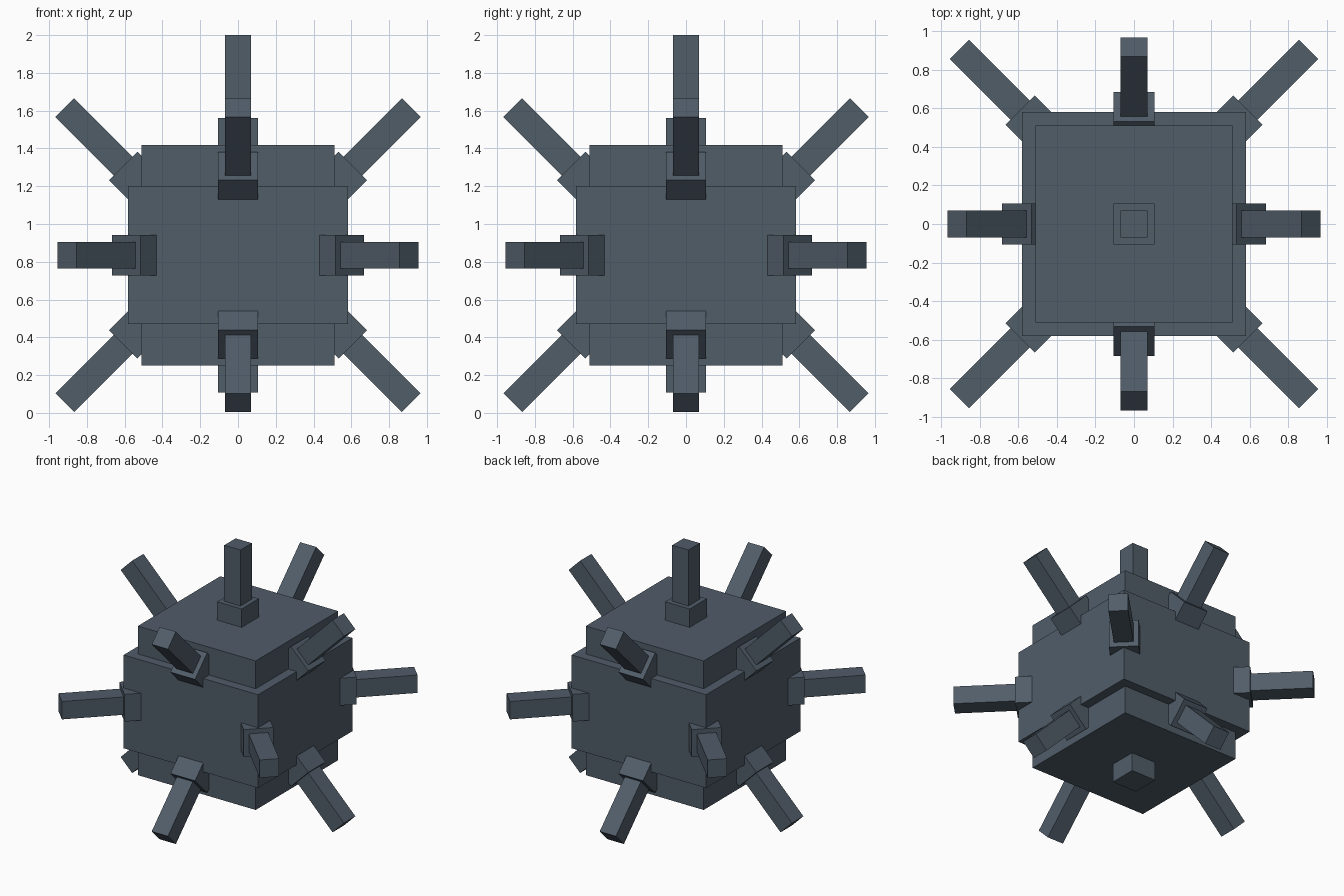
import bpy, math
from mathutils import Vector, Matrix

if "Cube" in bpy.data.objects:
    bpy.data.objects.remove(bpy.data.objects["Cube"])

steel = bpy.data.materials.new("slate_grey")
steel.diffuse_color = (0.081, 0.109, 0.141, 1)
steel.use_nodes = True
steel.node_tree.nodes["Principled BSDF"].inputs["Base Color"].default_value = steel.diffuse_color

MID_Z = 0.835          # height of the body centre
BASE_W, SPIKE_W = 0.213, 0.14


def box(name, size, matrix):
    """Box of the given size, placed by a matrix."""
    bpy.ops.mesh.primitive_cube_add(size=1)
    ob = bpy.context.object
    ob.name = name
    ob.data.transform(matrix @ Matrix.Diagonal((*size, 1)))
    ob.data.materials.append(steel)
    return ob


def bar(name, width, start, end, turn=None):
    """Square bar between two points in the x-z plane, then turned about the body."""
    a, b = Vector(start), Vector(end)
    d = (b - a).normalized()
    side = Vector((0, 1, 0))
    rot = Matrix((side.cross(d), side, d)).transposed().to_4x4()
    m = (turn or Matrix()) @ Matrix.Translation((a + b) / 2) @ rot
    return box(name, (width, width, (b - a).length), m)


# body: wide middle block with a narrower, taller block through it
box("body_middle", (1.164, 1.164, 0.73), Matrix.Translation((0, 0, MID_Z)))
box("body_core", (1.02, 1.02, 1.166), Matrix.Translation((0, 0, MID_Z)))

# top spike with its socket, and the bare bottom socket
bar("top_socket", BASE_W, (0, 0, 1.38), (0, 0, 1.562))
bar("top_spike", SPIKE_W, (0, 0, 1.5), (0, 0, 2.0))
bar("bottom_socket", BASE_W, (0, 0, 0.29), (0, 0, 0.107))

for i in range(4):
    turn = Matrix.Rotation(i * math.pi / 2, 4, 'Z')
    # slanted spikes above and below each side
    for label, s in (("upper", 1), ("lower", -1)):
        inner = (0.468, 0, MID_Z + s * 0.332)
        rim = (0.608, 0, MID_Z + s * 0.472)
        tip = (0.917, 0, MID_Z + s * 0.781)
        bar(f"{label}_socket_{i}", BASE_W, inner, rim, turn)
        bar(f"{label}_spike_{i}", SPIKE_W, inner, tip, turn)
    # level spikes on the vertical corners
    corner = Matrix.Rotation(math.pi / 4 + i * math.pi / 2, 4, 'Z')
    bar(f"corner_socket_{i}", BASE_W, (0.64, 0, MID_Z), (0.836, 0, MID_Z), corner)
    bar(f"corner_spike_{i}", SPIKE_W, (0.7, 0, MID_Z), (1.28, 0, MID_Z), corner)
